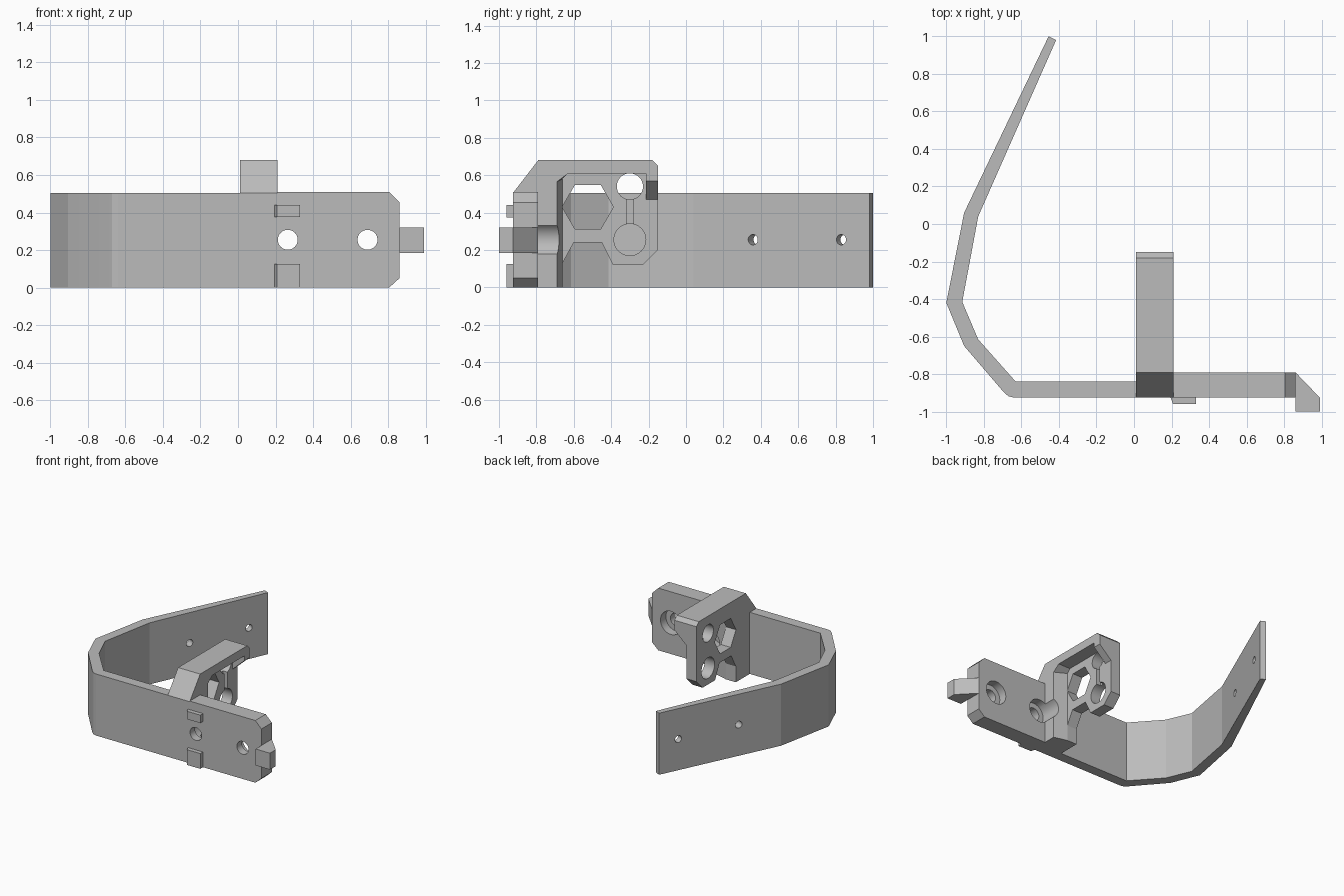
import bpy, bmesh, math
from mathutils import Matrix, Vector

old = bpy.data.objects.get("Cube")
if old:
    bpy.data.objects.remove(old, do_unlink=True)

grey = bpy.data.materials.new("plain grey")
grey.use_nodes = True
grey.diffuse_color = (0.5, 0.5, 0.5, 1)
grey.node_tree.nodes["Principled BSDF"].inputs["Base Color"].default_value = (0.5, 0.5, 0.5, 1)

# How a profile point (u, v) at depth d maps to space, per extrusion axis
PLACE = {
    "x": lambda u, v, d: (d, u, v),
    "y": lambda u, v, d: (u, d, v),
    "z": lambda u, v, d: (u, v, d),
}


def prism(name, axis, lo, hi, profile, end=None):
    """Extrude a profile along an axis, optionally lofting to a second one."""
    bm = bmesh.new()
    a = [bm.verts.new(PLACE[axis](u, v, lo)) for u, v in profile]
    b = [bm.verts.new(PLACE[axis](u, v, hi)) for u, v in end or profile]
    bm.faces.new(a)
    bm.faces.new(b)
    for i in range(len(a)):
        j = (i + 1) % len(a)
        bm.faces.new((a[i], a[j], b[j], b[i]))
    bmesh.ops.recalc_face_normals(bm, faces=bm.faces)
    mesh = bpy.data.meshes.new(name)
    bm.to_mesh(mesh)
    bm.free()
    mesh.materials.append(grey)
    obj = bpy.data.objects.new(name, mesh)
    bpy.context.collection.objects.link(obj)
    return obj


def ring(u, v, r, n=32):
    return [(u + r * math.cos(math.tau * i / n), v + r * math.sin(math.tau * i / n))
            for i in range(n)]


def rect(u0, u1, v0, v1):
    return [(u0, v0), (u1, v0), (u1, v1), (u0, v1)]


def activate(obj):
    bpy.ops.object.select_all(action="DESELECT")
    obj.select_set(True)
    bpy.context.view_layer.objects.active = obj


def cut(obj, *cutters):
    for cutter in cutters:
        mod = obj.modifiers.new("cut", "BOOLEAN")
        mod.operation = "DIFFERENCE"
        mod.solver = "EXACT"
        mod.object = cutter
        activate(obj)
        bpy.ops.object.modifier_apply(modifier=mod.name)
        bpy.data.objects.remove(cutter, do_unlink=True)


# Bent strap
outer = [(-0.455, 1.0), (-0.905, 0.06), (-1.0, -0.42), (-0.905, -0.65),
         (-0.695, -0.895), (-0.67, -0.917), (-0.64, -0.925), (0.01, -0.925)]
inner = [(0.01, -0.84), (-0.63, -0.84), (-0.83, -0.615), (-0.915, -0.415),
         (-0.83, 0.04), (-0.415, 0.98)]
strap = prism("bent_strap", "z", 0, 0.505, outer + inner)

# Pin holes square to the long end of the strap
along = Vector((0.45, 0.94, 0)).normalized()
turn = Matrix.Rotation(math.atan2(along.y, along.x) - math.pi / 2, 4, "Z")
for y in (0.37, 0.835):
    pin = prism("pin_cutter", "x", -0.2, 0.2, ring(0, 0, 0.028, 32))
    x = -0.868 + (y - 0.05) * 0.45 / 0.94
    pin.data.transform(Matrix.Translation((x, y, 0.255)) @ turn)
    cut(strap, pin)

# Mounting block with two counterbored screw holes
block = prism("mounting_block", "y", -0.925, -0.79,
              [(0.21, 0), (0.805, 0), (0.86, 0.05), (0.86, 0.455),
               (0.805, 0.51), (0.21, 0.51)])


def counterbore(x):
    return prism("bore_cutter", "y", -0.86, -0.5, ring(x, 0.255, 0.095))


for x in (0.265, 0.69):
    cut(block, prism("screw_cutter", "y", -1.2, -0.6, ring(x, 0.255, 0.053)),
        counterbore(x))

# Upright fin, hollowed on one side to leave a rim and a thin plate
fin = prism("upright_fin", "x", 0.01, 0.21,
            [(-0.925, 0), (-0.925, 0.505), (-0.79, 0.68), (-0.18, 0.68),
             (-0.15, 0.65), (-0.15, 0.2), (-0.23, 0.12), (-0.39, 0.12),
             (-0.45, 0.24), (-0.6, 0.24), (-0.66, 0.13), (-0.66, 0)])
pocket = prism("pocket_cutter", "x", 0.1, 0.212,
               [(-0.66, -0.1), (-0.66, 0.58), (-0.63, 0.61), (-0.215, 0.61),
                (-0.215, 0.47), (0, 0.47), (0, -0.1)],
               [(-0.69, -0.1), (-0.69, 0.565), (-0.63, 0.61), (-0.215, 0.61),
                (-0.215, 0.572), (0, 0.572), (0, -0.1)])
cut(fin, pocket, counterbore(0.265),
    prism("hexagon_cutter", "x", -0.1, 0.15, ring(-0.525, 0.43, 0.137, 6)),
    prism("upper_hole_cutter", "x", -0.1, 0.15, ring(-0.3, 0.54, 0.07)),
    prism("lower_hole_cutter", "x", -0.1, 0.15, ring(-0.3, 0.255, 0.085)),
    prism("groove_cutter", "x", 0.06, 0.15, rect(-0.318, -0.282, 0.3, 0.5)))

# Side hook
hook = prism("side_hook", "z", 0.185, 0.32,
             [(0.86, -0.79), (0.86, -1.0), (0.99, -1.0), (0.99, -0.925)])

# Front tabs with a slanted inner edge
tabs = [prism(name, "z", lo, hi,
              [(0.195, -0.925), (0.208, -0.96), (0.33, -0.96), (0.33, -0.925)])
        for name, lo, hi in (("upper_front_tab", 0.375, 0.44),
                             ("lower_front_tab", 0, 0.125))]

# Smooth only the round bores
for obj in [strap, block, fin, hook] + tabs:
    activate(obj)
    bpy.ops.object.shade_smooth_by_angle(angle=math.radians(12))
